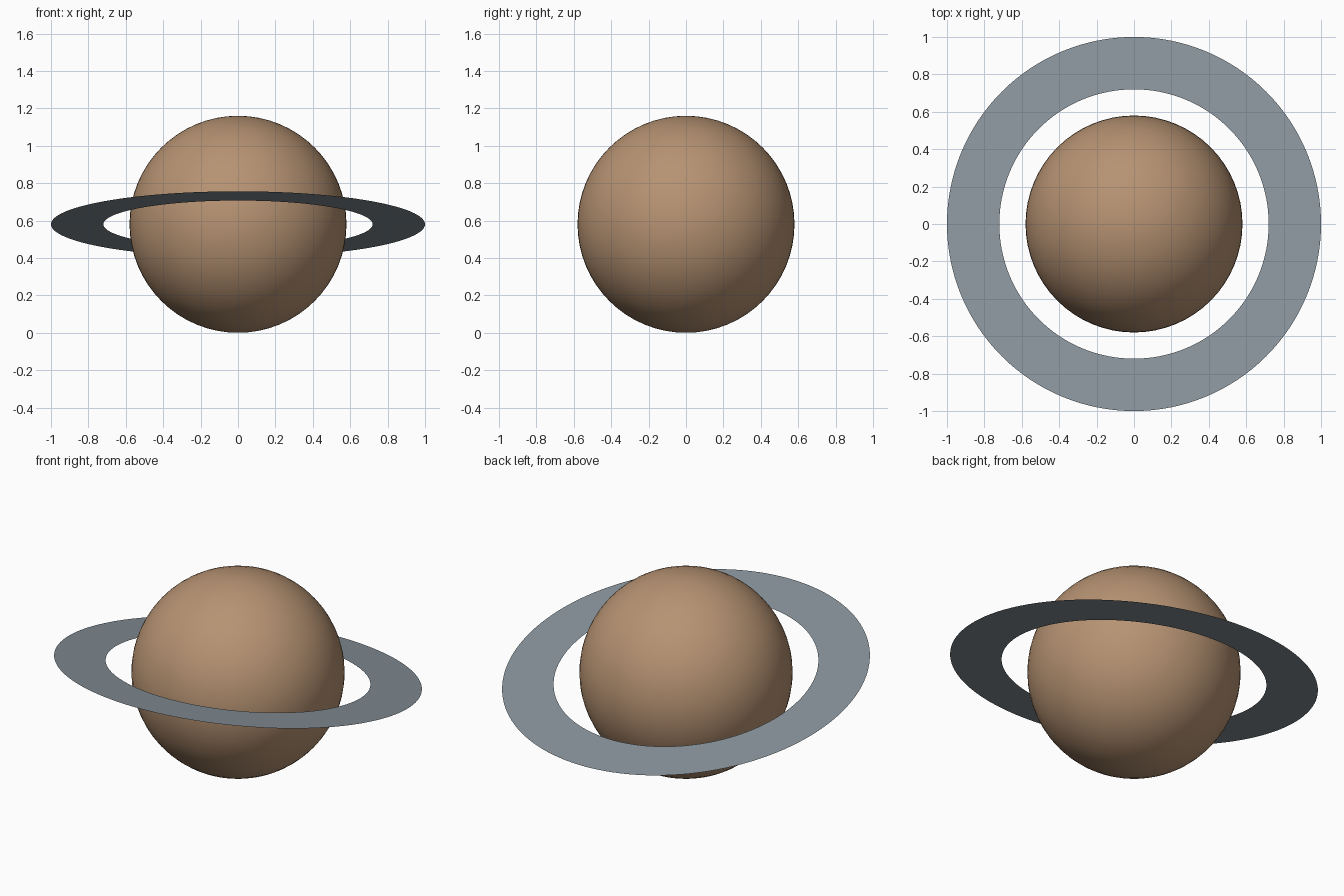
import bpy, bmesh
from math import radians, tan, sin, cos, tau
from mathutils import Matrix, Vector

if "Cube" in bpy.data.objects:
    bpy.data.objects.remove(bpy.data.objects["Cube"])

RADIUS = 0.58
SEGMENTS = 128


def add_material(name, color):
    mat = bpy.data.materials.new(name)
    mat.diffuse_color = color
    mat.use_nodes = True
    mat.node_tree.nodes["Principled BSDF"].inputs["Base Color"].default_value = mat.diffuse_color
    return mat


# Planet globe resting on the ground
bpy.ops.mesh.primitive_uv_sphere_add(segments=64, ring_count=32, radius=RADIUS,
                                     location=(0, 0, RADIUS))
globe = bpy.context.object
globe.name = "planet_globe"
globe.data.materials.append(add_material("sandy_brown", (0.47, 0.29, 0.17, 1)))
bpy.ops.object.shade_smooth()

# Paper-thin flat ring, front raised and back lowered by ten degrees
slope = tan(radians(10))
bm = bmesh.new()


def ring_loop(radius):
    loop = []
    for i in range(SEGMENTS):
        a = tau * i / SEGMENTS
        x, y = radius * cos(a), radius * sin(a)
        loop.append(bm.verts.new((x, y, -slope * y)))
    return loop


inner, outer = ring_loop(0.72), ring_loop(1.0)
for i in range(SEGMENTS):
    j = (i + 1) % SEGMENTS
    bm.faces.new((inner[i], outer[i], outer[j], inner[j]))
mesh = bpy.data.meshes.new("planet_ring")
bm.to_mesh(mesh)
bm.free()
ring = bpy.data.objects.new("planet_ring", mesh)
ring.location.z = RADIUS
bpy.context.collection.objects.link(ring)
ring.data.materials.append(add_material("slate_grey", (0.25, 0.30, 0.33, 1)))
